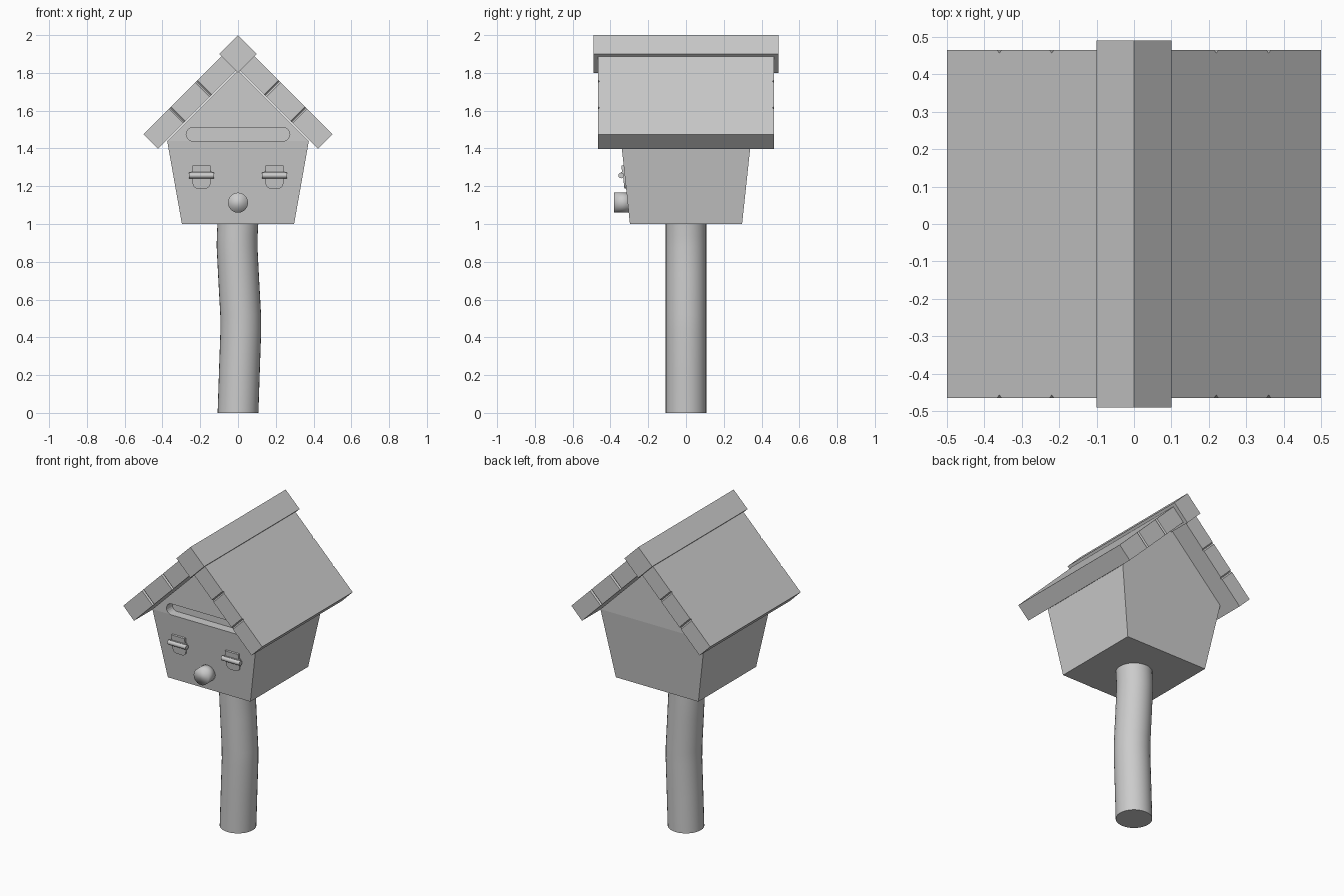
import bpy, bmesh, math
from mathutils import Vector, Matrix

if "Cube" in bpy.data.objects:
    bpy.data.objects.remove(bpy.data.objects["Cube"])


def finish(name, bm, smooth=None):
    bmesh.ops.recalc_face_normals(bm, faces=bm.faces)
    me = bpy.data.meshes.new(name)
    bm.to_mesh(me)
    bm.free()
    ob = bpy.data.objects.new(name, me)
    bpy.context.collection.objects.link(ob)
    if smooth:
        bpy.ops.object.select_all(action='DESELECT')
        ob.select_set(True)
        bpy.context.view_layer.objects.active = ob
        bpy.ops.object.shade_smooth_by_angle(angle=math.radians(smooth))
    return ob


def loft(name, rings, smooth=None):
    """Skin a list of equal-length point rings and cap both ends."""
    bm = bmesh.new()
    vs = [[bm.verts.new(p) for p in r] for r in rings]
    n = len(vs[0])
    for a, b in zip(vs, vs[1:]):
        for i in range(n):
            j = (i + 1) % n
            bm.faces.new((a[i], a[j], b[j], b[i]))
    bm.faces.new(vs[0])
    bm.faces.new(vs[-1])
    return finish(name, bm, smooth)


def prism(name, outline, lo, hi, frame, smooth=None):
    """Extrude a 2D outline from lo to hi along the frame's local z."""
    return loft(name, [[frame @ Vector((u, v, w)) for u, v in outline]
                       for w in (lo, hi)], smooth)


def arc(cx, cy, r, a0, a1, n):
    return [(cx + r * math.cos(math.radians(a0 + (a1 - a0) * i / n)),
             cy + r * math.sin(math.radians(a0 + (a1 - a0) * i / n)))
            for i in range(n + 1)]


# Front-facing frame: local x -> x, local y -> z, local z -> -y
FRONT = Matrix.Rotation(math.pi / 2, 4, 'X')

# Bent post
path = [(0, 0), (0.008, 0.24), (0.015, 0.44), (0.014, 0.52),
        (0.002, 0.74), (-0.005, 0.88), (-0.004, 0.94), (0, 1.01)]
loft("post", [[(cx + x, y, z) for x, y in arc(0, 0, 0.108, 0, 348.75, 31)]
              for cx, z in path], 40)

# Flared house body with vertical gables
bm = bmesh.new()
ends = []
for s in (-1, 1):
    ends.append([bm.verts.new(p) for p in (
        (-0.297, s * 0.297, 1.0), (0.297, s * 0.297, 1.0),
        (0.375, s * 0.344, 1.44), (0, s * 0.344, 1.815), (-0.375, s * 0.344, 1.44))])
f, b = ends
for e in ends:
    bm.faces.new((e[0], e[1], e[2], e[4]))
    bm.faces.new((e[4], e[2], e[3]))
for i in range(5):
    j = (i + 1) % 5
    bm.faces.new((f[i], f[j], b[j], b[i]))
body = finish("house_body", bm)

# Letter slot cut into the front
slot = arc(0.238, 1.475, 0.036, -90, 90, 10) + arc(-0.238, 1.475, 0.036, 90, 270, 10)
cutter = prism("slot_cutter", slot, 0.285, 0.5, FRONT)
cutter.hide_render = True
cutter.hide_set(True)
cut = body.modifiers.new("slot", 'BOOLEAN')
cut.operation = 'DIFFERENCE'
cut.solver = 'EXACT'
cut.object = cutter

# Roof planks: three per side, corners nicked where planks meet
R = math.sqrt(0.5)
S, L, C, T = 0.14 / R, 0.465, 0.008, 0.109
for side, label in ((1, "right"), (-1, "left")):
    frame = Matrix(((side * R, 0, side * R, side * 0.003),
                    (0, 1, 0, 0),
                    (-R, 0, R, 1.818),
                    (0, 0, 0, 1)))
    for k in range(3):
        a, e = k * S, (k + 1) * S
        c0 = C if k > 0 else 0
        c1 = C if k < 2 else 0
        pts = [(a + c0, -L), (e - c1, -L), (e, -L + c1), (e, L - c1),
               (e - c1, L), (a + c0, L), (a, L - c0), (a, -L + c0)]
        pts = [p for i, p in enumerate(pts) if p != pts[i - 1]]
        prism(f"roof_plank_{label}_{k + 1}", pts, 0, T, frame)

# Square ridge beam turned on its corner
prism("ridge_beam", [(0, 1.8), (0.1, 1.9), (0, 2.0), (-0.1, 1.9)], -0.49, 0.49, FRONT)

# Round knob
prism("knob", arc(0, 1.113, 0.053, 0, 345, 23), 0.29, 0.38, FRONT, 180)

# Two latches leaning with the front wall: tongue, upper plate and hinge pin
lean = math.atan2(0.047, 0.44)
for x, label in ((-0.193, "left"), (0.193, "right")):
    frame = (Matrix.Translation((x, -0.324, 1.25))
             @ Matrix.Rotation(math.pi / 2 + lean, 4, 'X'))
    tongue = ([(-0.049, 0.03), (-0.049, -0.022)]
              + arc(-0.02, -0.035, 0.027, 180, 270, 5)
              + arc(0.02, -0.035, 0.027, 270, 360, 5)
              + [(0.049, -0.022), (0.049, 0.03)])
    prism(f"latch_tongue_{label}", tongue, -0.02, 0.009, frame)
    prism(f"latch_plate_{label}",
          [(-0.048, 0.0), (0.048, 0.0), (0.048, 0.06), (-0.048, 0.06)],
          -0.02, 0.012, frame)
    prism(f"latch_lip_{label}",
          [(-0.055, 0.012), (0.055, 0.012), (0.055, 0.026), (-0.055, 0.026)],
          -0.02, 0.018, frame)
    pin = Matrix.Translation((x, -0.343, 1.257)) @ Matrix.Rotation(math.pi / 2, 4, 'Y')
    prism(f"latch_pin_{label}", arc(0, 0, 0.015, 0, 330, 11), -0.066, 0.066, pin, 40)
